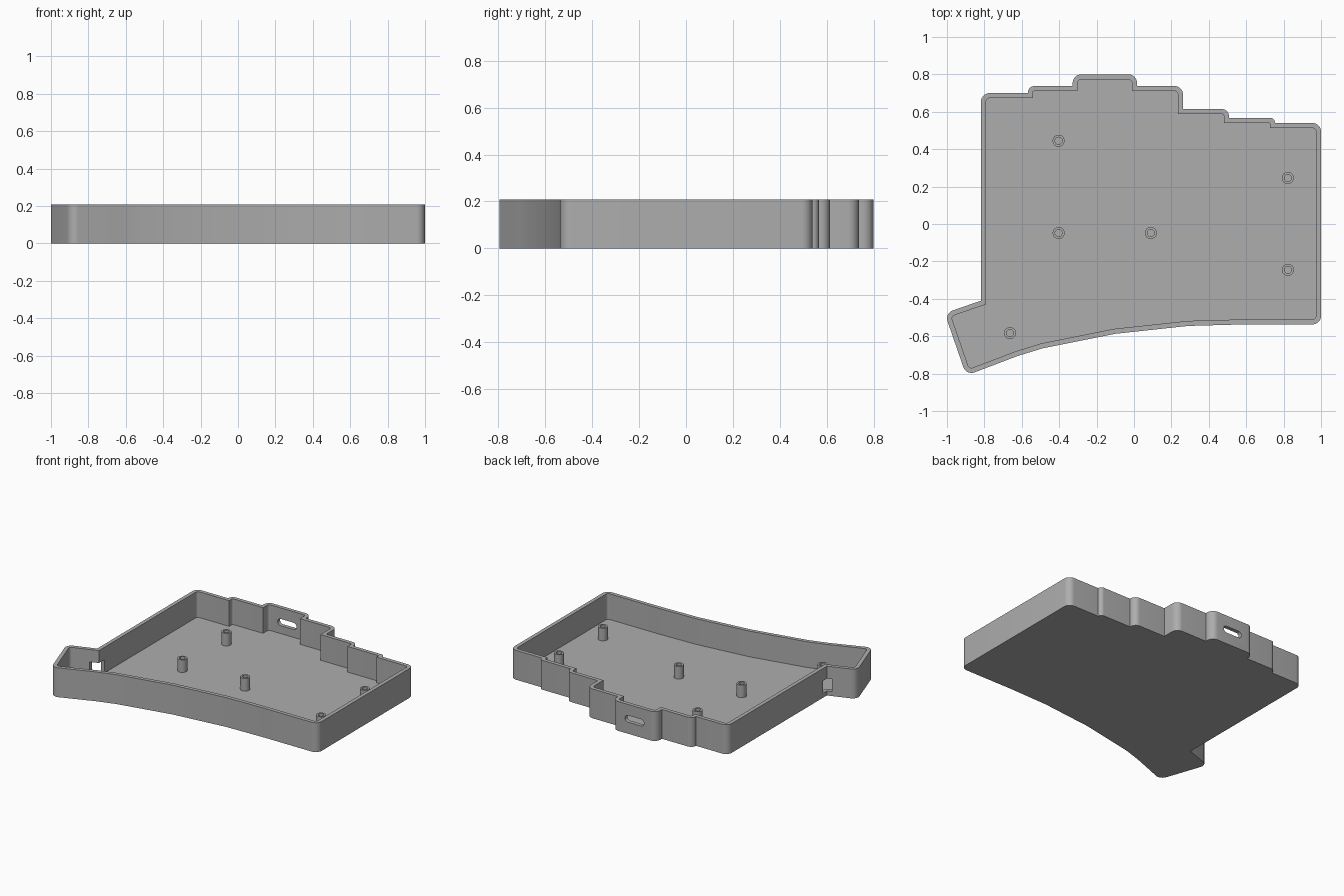
import bpy, bmesh, math
from mathutils import Vector

if "Cube" in bpy.data.objects:
    bpy.data.objects.remove(bpy.data.objects["Cube"])

WALL, HEIGHT, FLOOR, RAD = 0.027, 0.208, 0.026, 0.046

grey = bpy.data.materials.new("plain grey")
grey.diffuse_color = (0.42, 0.42, 0.42, 1)
grey.use_nodes = True
grey.node_tree.nodes["Principled BSDF"].inputs["Base Color"].default_value = grey.diffuse_color


def offset(pts, d):
    """Mitred inward offset of a counter-clockwise outline."""
    out = []
    for i, p in enumerate(pts):
        a = (p - pts[i - 1]).normalized()
        b = (pts[(i + 1) % len(pts)] - p).normalized()
        na, nb = Vector((-a.y, a.x)), Vector((-b.y, b.x))
        out.append(p + (na + nb) * d / (1 + na.dot(nb)))
    return out


def fillet(pts, radii, seg=8):
    """Round each corner with its radius; zero keeps it sharp."""
    out = []
    for i, (p, r) in enumerate(zip(pts, radii)):
        if r == 0:
            out.append(p)
            continue
        a = (pts[i - 1] - p).normalized()
        b = (pts[(i + 1) % len(pts)] - p).normalized()
        half = a.angle(b) / 2
        c = p + (a + b).normalized() * r / math.sin(half)
        s, e = p + a * r / math.tan(half) - c, p + b * r / math.tan(half) - c
        sweep = s.angle(e)
        for k in range(seg + 1):
            t = k / seg * sweep
            out.append(c + (s * math.sin(sweep - t) + e * math.sin(t)) / math.sin(sweep))
    return out


def finish(name, bm):
    bmesh.ops.recalc_face_normals(bm, faces=bm.faces)
    me = bpy.data.meshes.new(name)
    bm.to_mesh(me)
    bm.free()
    ob = bpy.data.objects.new(name, me)
    bpy.context.collection.objects.link(ob)
    me.materials.append(grey)
    return ob


def smooth(ob):
    bpy.ops.object.select_all(action='DESELECT')
    ob.select_set(True)
    bpy.context.view_layer.objects.active = ob
    bpy.ops.object.shade_smooth_by_angle(angle=math.radians(30))


def shell(name, outer, inner, z0, z1, zf):
    """Open cup: outer wall, rim, inner wall, floor and underside."""
    bm = bmesh.new()
    rings = [[bm.verts.new((p.x, p.y, z)) for p in loop]
             for loop, z in ((outer, z0), (outer, z1), (inner, z1), (inner, zf))]
    n = len(outer)
    for lo, hi in zip(rings, rings[1:]):
        for i in range(n):
            j = (i + 1) % n
            bm.faces.new((lo[i], lo[j], hi[j], hi[i]))
    bm.faces.new(rings[0][::-1])
    bm.faces.new(rings[3])
    return finish(name, bm)


def prism(name, pts, axis, lo, hi):
    """Extrude a profile along y (profile in xz) or z (profile in xy)."""
    bm = bmesh.new()
    put = (lambda p, h: (p.x, h, p.y)) if axis == 'y' else (lambda p, h: (p.x, p.y, h))
    a = [bm.verts.new(put(p, lo)) for p in pts]
    b = [bm.verts.new(put(p, hi)) for p in pts]
    for i in range(len(a)):
        j = (i + 1) % len(a)
        bm.faces.new((a[i], a[j], b[j], b[i]))
    bm.faces.new(a[::-1])
    bm.faces.new(b)
    return finish(name, bm)


def cut(target, cutter):
    bpy.context.view_layer.objects.active = target
    m = target.modifiers.new("cut", 'BOOLEAN')
    m.object, m.operation, m.solver = cutter, 'DIFFERENCE', 'EXACT'
    bpy.ops.object.modifier_apply(modifier=m.name)
    bpy.data.objects.remove(cutter)


def rect(x0, x1, y0, y1):
    return [Vector(p) for p in ((x0, y0), (x1, y0), (x1, y1), (x0, y1))]


# Tray outline, counter-clockwise: x, y, corner radius
R = RAD
outline = [
    (-0.897, -0.81, R), (-0.62, -0.705, 0), (-0.49, -0.665, 0), (-0.10, -0.587, 0),
    (0.29, -0.545, 0), (0.58, -0.537, 0), (1.0, -0.537, R), (1.0, 0.54, R),
    (0.754, 0.54, 0), (0.754, 0.567, 0.026), (0.508, 0.567, 0), (0.508, 0.615, 0.04),
    (0.262, 0.615, 0), (0.262, 0.738, R), (0.016, 0.738, 0), (0.016, 0.80, R),
    (-0.328, 0.80, R), (-0.328, 0.738, 0), (-0.568, 0.738, 0.037), (-0.568, 0.70, 0),
    (-0.818, 0.70, R), (-0.818, -0.41, 0), (-1.012, -0.477, R)]
pts = [Vector(p[:2]) for p in outline]
radii = [p[2] for p in outline]
inner_radii = [max(r - WALL, 0.006) if r else 0 for r in radii]
tray = shell("case_tray", fillet(pts, radii), fillet(offset(pts, WALL), inner_radii),
             0, HEIGHT, FLOOR)

# Rounded plug slot in the back bump
slot = fillet(rect(-0.23, -0.082, 0.082, 0.13), [0.023] * 4)
cut(tray, prism("slot_cutter", slot, 'y', 0.72, 0.86))

# Small side opening where the thumb wing meets the left wall
cut(tray, prism("side_cutter", rect(-0.85, -0.76, -0.45, -0.365), 'z', 0.032, 0.12))
smooth(tray)


# Hollow screw posts
def circle(x, y, r, n=32):
    return [Vector((x + r * math.cos(2 * math.pi * i / n),
                    y + r * math.sin(2 * math.pi * i / n))) for i in range(n)]


for i, (x, y) in enumerate([(-0.403, 0.445), (-0.403, -0.048), (0.09, -0.048),
                            (0.823, 0.246), (0.823, -0.245), (-0.663, -0.583)]):
    smooth(shell(f"screw_post_{i + 1}", circle(x, y, 0.032), circle(x, y, 0.019),
                 0.015, 0.115, FLOOR + 0.002))
